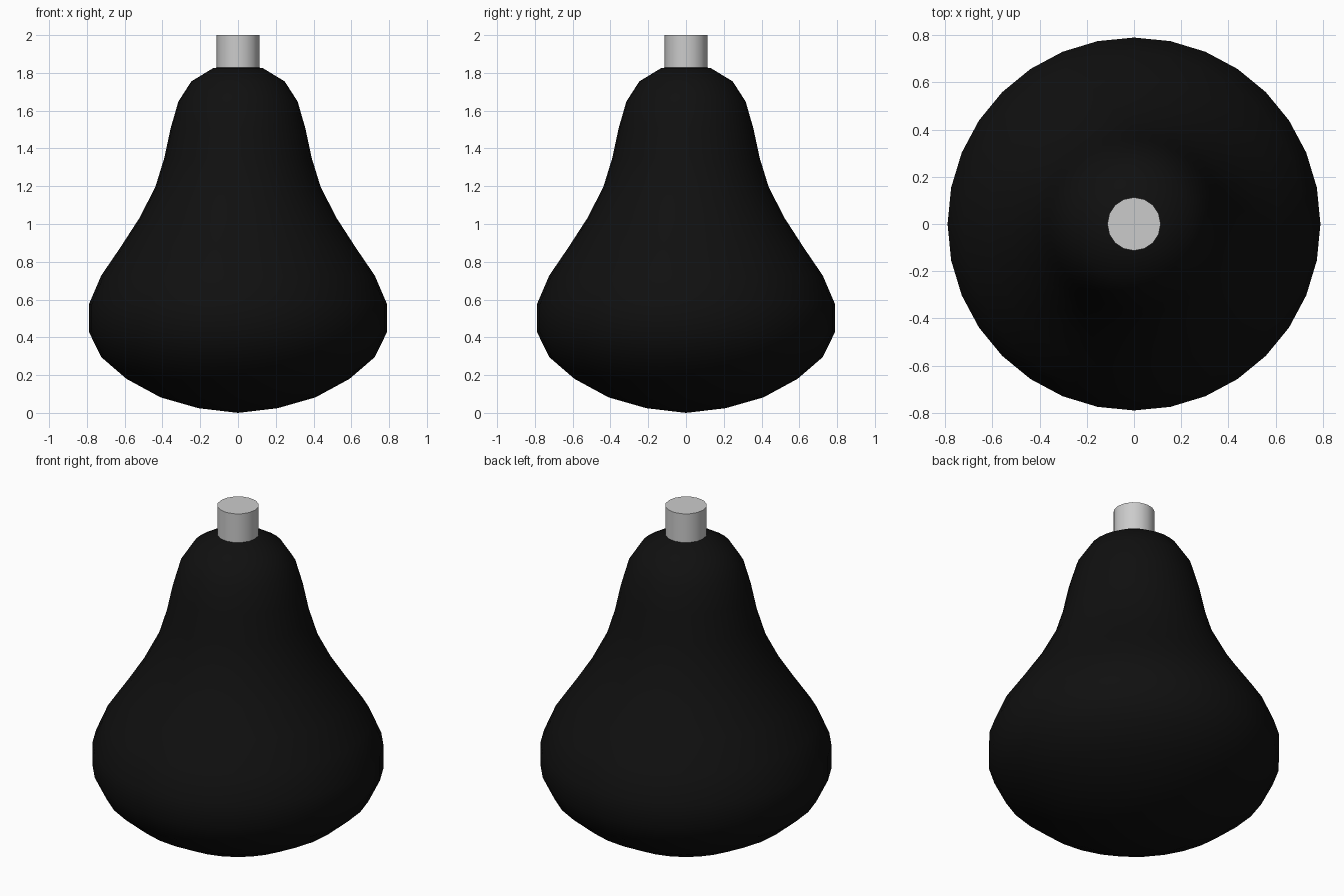
import bpy, bmesh, math

if "Cube" in bpy.data.objects:
    bpy.data.objects.remove(bpy.data.objects["Cube"])


def finish(bm, name, material=None):
    bmesh.ops.recalc_face_normals(bm, faces=bm.faces[:])
    mesh = bpy.data.meshes.new(name)
    bm.to_mesh(mesh)
    bm.free()
    obj = bpy.data.objects.new(name, mesh)
    bpy.context.collection.objects.link(obj)
    if material:
        mesh.materials.append(material)
    bpy.ops.object.select_all(action='DESELECT')
    obj.select_set(True)
    bpy.context.view_layer.objects.active = obj
    bpy.ops.object.shade_smooth_by_angle(angle=math.radians(40))
    return obj


black = bpy.data.materials.new("black")
black.diffuse_color = (0.005, 0.005, 0.005, 1)
black.use_nodes = True
black.node_tree.nodes["Principled BSDF"].inputs["Base Color"].default_value = black.diffuse_color

# Pear-shaped body: (radius, height) profile turned around z
profile = [(0, 0), (0.21, 0.025), (0.41, 0.082), (0.59, 0.18), (0.724, 0.295),
           (0.79, 0.43), (0.79, 0.573), (0.724, 0.727), (0.62, 0.88),
           (0.523, 1.03), (0.438, 1.195), (0.39, 1.35), (0.357, 1.505),
           (0.316, 1.648), (0.247, 1.755), (0.132, 1.825), (0, 1.845)]
bm = bmesh.new()
verts = [bm.verts.new((r, 0, z)) for r, z in profile]
edges = [bm.edges.new(pair) for pair in zip(verts, verts[1:])]
bmesh.ops.spin(bm, geom=verts + edges, cent=(0, 0, 0), axis=(0, 0, 1),
               angle=math.tau, steps=32)
bmesh.ops.remove_doubles(bm, verts=bm.verts[:], dist=0.0005)
finish(bm, "pear_body", black)

# Short stem, sunk into the top of the body
bottom, top = 1.75, 2.0
bm = bmesh.new()
bmesh.ops.create_cone(bm, cap_ends=True, segments=16, radius1=0.113,
                      radius2=0.113, depth=top - bottom)
bmesh.ops.translate(bm, verts=bm.verts[:], vec=(0, 0, (top + bottom) / 2))
finish(bm, "stem")
